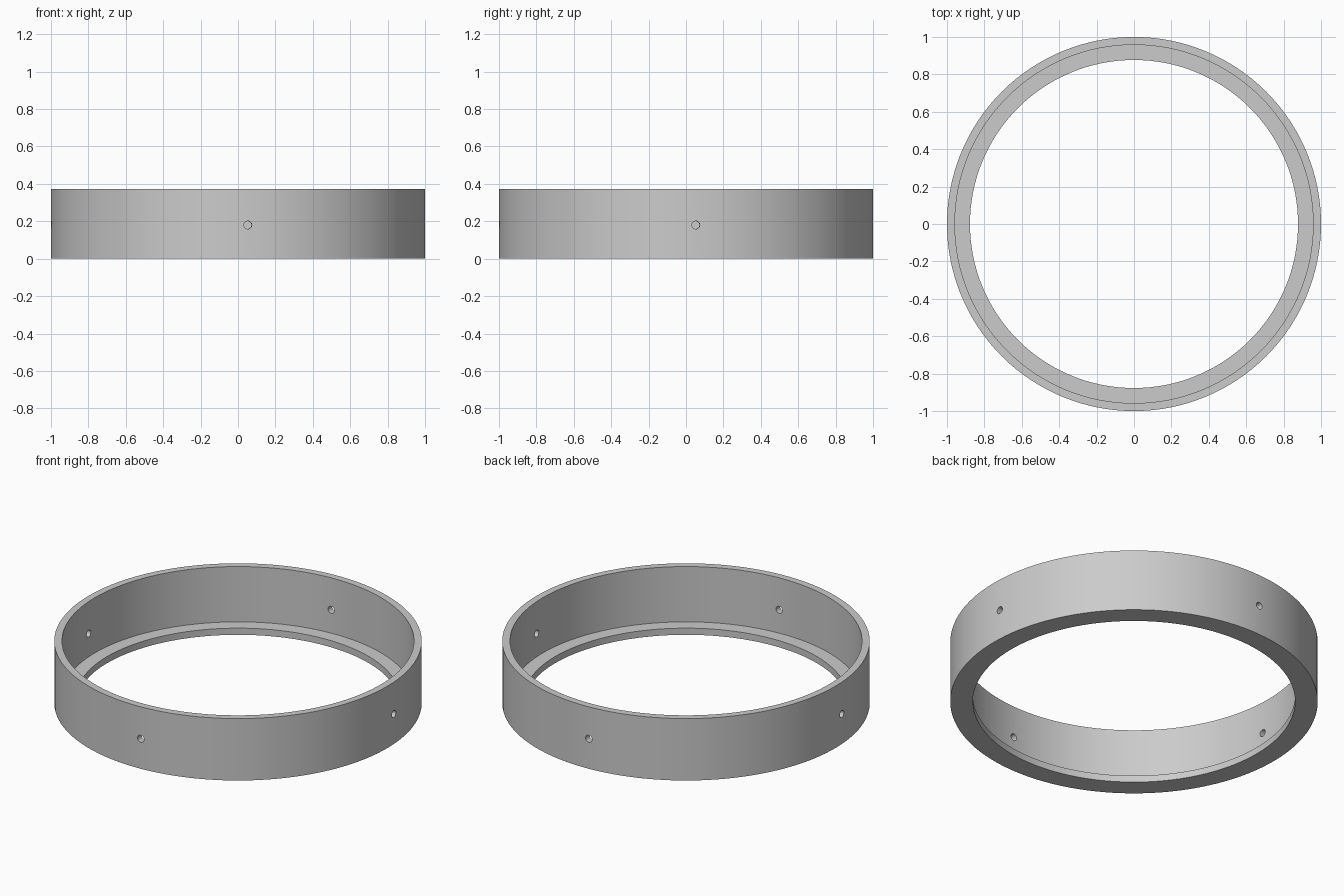
import bpy, bmesh, math
from mathutils import Matrix, Vector

if "Cube" in bpy.data.objects:
    bpy.data.objects.remove(bpy.data.objects["Cube"], do_unlink=True)

SEGMENTS = 128
HEIGHT, LIP = 0.372, 0.04
R_OUT, R_WALL, R_LIP = 1.0, 0.958, 0.877
HOLE_R, HOLE_Z, HOLE_X = 0.021, 0.18, 0.053

grey = bpy.data.materials.new("light grey")
grey.use_nodes = True
colour = (0.6, 0.6, 0.6, 1)
grey.diffuse_color = colour
grey.node_tree.nodes["Principled BSDF"].inputs["Base Color"].default_value = colour


def add_object(name, bm):
    bmesh.ops.recalc_face_normals(bm, faces=bm.faces)
    mesh = bpy.data.meshes.new(name)
    bm.to_mesh(mesh)
    bm.free()
    mesh.materials.append(grey)
    obj = bpy.data.objects.new(name, mesh)
    bpy.context.collection.objects.link(obj)
    return obj


# Ring: an L-shaped section (wall plus inner lip) turned about z
section = [(R_OUT, 0), (R_OUT, HEIGHT), (R_WALL, HEIGHT),
           (R_WALL, LIP), (R_LIP, LIP), (R_LIP, 0)]
bm = bmesh.new()
verts = [bm.verts.new((r, 0, z)) for r, z in section]
edges = [bm.edges.new((verts[i - 1], v)) for i, v in enumerate(verts)]
bmesh.ops.spin(bm, geom=verts + edges, cent=(0, 0, 0), axis=(0, 0, 1),
               angle=math.tau, steps=SEGMENTS, use_merge=True)
bmesh.ops.remove_doubles(bm, verts=bm.verts, dist=0.0001)
ring = add_object("flanged_ring", bm)

# Four radial screw holes through the wall
bm = bmesh.new()
for i in range(4):
    angle = math.asin(HOLE_X) + i * math.pi / 2
    place = (Matrix.Rotation(angle, 4, "Z")
             @ Matrix.Translation(Vector((R_OUT, 0, HOLE_Z)))
             @ Matrix.Rotation(math.pi / 2, 4, "Y"))
    bmesh.ops.create_cone(bm, cap_ends=True, segments=24, radius1=HOLE_R,
                          radius2=HOLE_R, depth=0.2, matrix=place)
cutter = add_object("hole_cutter", bm)
cutter.hide_render = True

bpy.ops.object.select_all(action="DESELECT")
ring.select_set(True)
bpy.context.view_layer.objects.active = ring
cut = ring.modifiers.new("screw_holes", "BOOLEAN")
cut.operation = "DIFFERENCE"
cut.solver = "EXACT"
cut.object = cutter
bpy.ops.object.modifier_apply(modifier=cut.name)
bpy.data.objects.remove(cutter, do_unlink=True)
bpy.ops.object.shade_smooth_by_angle(angle=math.radians(30))
